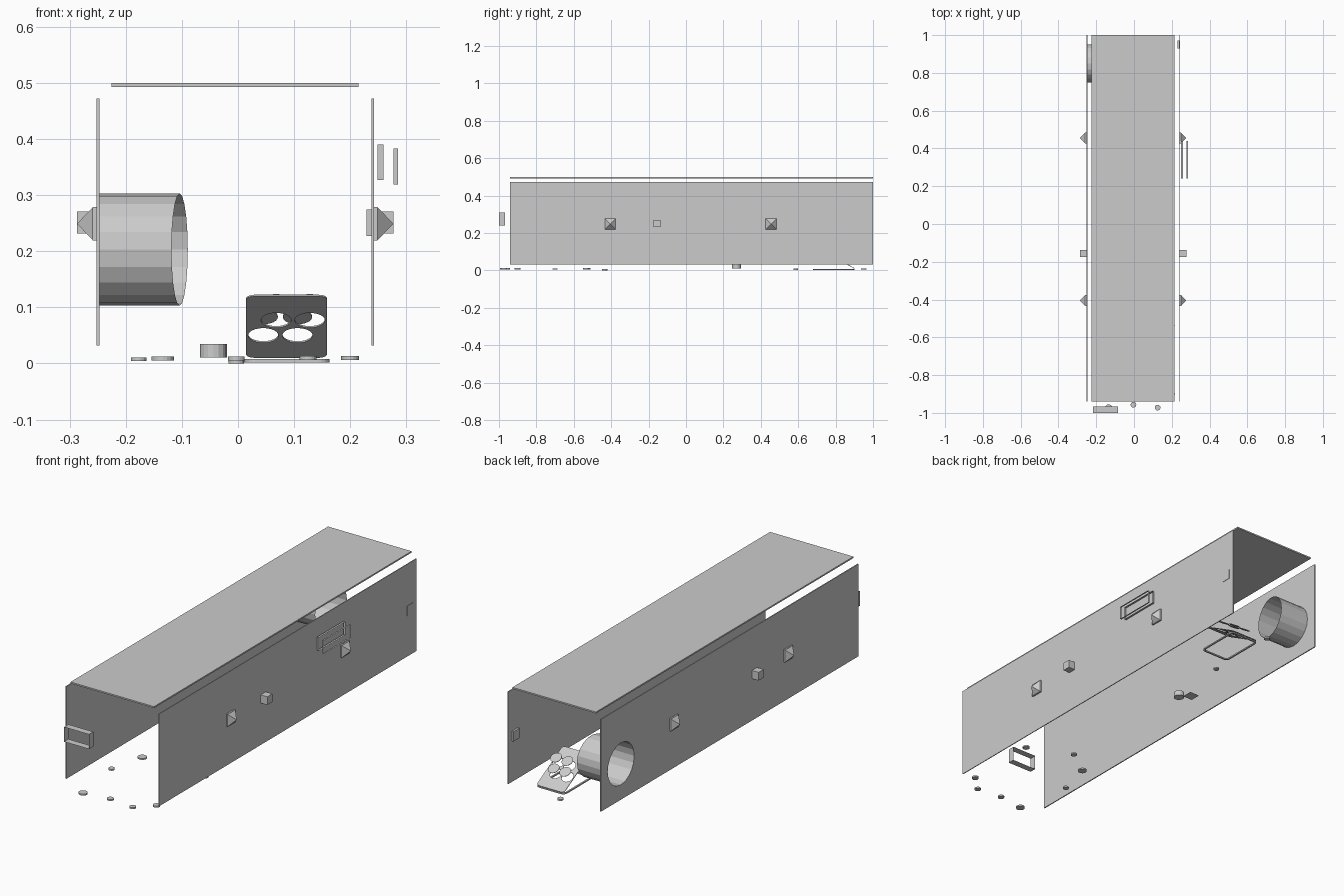
import bpy, bmesh, math
from mathutils import Matrix, Vector

if "Cube" in bpy.data.objects:
    bpy.data.objects.remove(bpy.data.objects["Cube"])

grey = bpy.data.materials.new("light_grey")
grey.diffuse_color = (0.6, 0.6, 0.6, 1)
grey.use_nodes = True
grey.node_tree.nodes["Principled BSDF"].inputs["Base Color"].default_value = grey.diffuse_color


def make(name, bm):
    bmesh.ops.recalc_face_normals(bm, faces=bm.faces[:])
    me = bpy.data.meshes.new(name)
    bm.to_mesh(me)
    bm.free()
    me.materials.append(grey)
    ob = bpy.data.objects.new(name, me)
    bpy.context.collection.objects.link(ob)
    return ob


def box(name, lo, hi):
    bm = bmesh.new()
    bmesh.ops.create_cube(bm, size=1)
    lo, hi = Vector(lo), Vector(hi)
    for v in bm.verts:
        v.co = Vector([(lo[i] + hi[i]) / 2 + v.co[i] * (hi[i] - lo[i]) for i in range(3)])
    return make(name, bm)


def cylinder(name, centre, r, h, sides=16, rot=Matrix(), caps=True):
    bm = bmesh.new()
    bmesh.ops.create_cone(bm, cap_ends=caps, segments=sides, radius1=r, radius2=r, depth=h,
                          matrix=Matrix.Translation(centre) @ rot)
    return make(name, bm)


def prism(name, points, z0, z1):
    bm = bmesh.new()
    f = bm.faces.new([bm.verts.new((x, y, z0)) for x, y in points])
    ext = bmesh.ops.extrude_face_region(bm, geom=[f])
    for v in ext["geom"]:
        if isinstance(v, bmesh.types.BMVert):
            v.co.z = z1
    return make(name, bm)


def rounded(x0, x1, y0, y1, r):
    pts = []
    for k, (cx, cy) in enumerate([(x1 - r, y1 - r), (x0 + r, y1 - r), (x0 + r, y0 + r), (x1 - r, y0 + r)]):
        for i in range(6):
            a = math.pi / 2 * (k + i / 5)
            pts.append((cx + r * math.cos(a), cy + r * math.sin(a)))
    return pts


def cut(ob, cutter):
    m = ob.modifiers.new("cut", "BOOLEAN")
    m.operation, m.object, m.solver = "DIFFERENCE", cutter, "EXACT"
    bpy.context.view_layer.objects.active = ob
    bpy.ops.object.modifier_apply(modifier=m.name)
    bpy.data.objects.remove(cutter)


def band(name, lo, hi, axis):
    """Open rectangular sleeve, without end faces along the axis."""
    ob = box(name, lo, hi)
    bm = bmesh.new()
    bm.from_mesh(ob.data)
    bmesh.ops.delete(bm, geom=[f for f in bm.faces if abs(f.normal[axis]) > 0.9], context="FACES_ONLY")
    bm.to_mesh(ob.data)
    bm.free()


# Large panels
box("top_panel", (-0.225, -0.94, 0.493), (0.215, 1, 0.5))
left = box("left_panel", (-0.252, -0.94, 0.032), (-0.247, 1, 0.472))
box("right_panel", (0.238, -0.94, 0.032), (0.242, 1, 0.472))

# Round duct through the left panel, with a slanted inner end
turn = Matrix.Rotation(math.pi / 2, 4, "Y")
cut(left, cylinder("duct_cutter", (-0.25, 0.85, 0.203), 0.1, 0.1, 20, turn))
duct = cylinder("duct", (-0.177, 0.85, 0.203), 0.1, 0.146, 20, turn, caps=False)
for v in duct.data.vertices:
    if v.co.x > -0.177:
        v.co.x = -0.104 + (v.co.y - 0.85) * 0.145

# Cubes and pyramids on both sides
for side, label, face in ((-1, "left", -0.251), (1, "right", 0.241)):
    tip = face + side * 0.036
    box(label + "_cube", (min(face, tip), -0.175, 0.232), (max(face, tip), -0.137, 0.271))
    for y in (-0.405, 0.455):
        base = face + side * 0.008
        box(label + "_pyramid_base", (min(face, base), y - 0.029, 0.219),
            (max(face, base), y + 0.029, 0.279))
        bm = bmesh.new()
        ring = [bm.verts.new((base, y + dy * 0.029, 0.249 + dz * 0.029))
                for dy, dz in ((-1, -1), (1, -1), (1, 1), (-1, 1))]
        apex = bm.verts.new((tip, y, 0.249))
        bm.faces.new(ring)
        for i in range(4):
            bm.faces.new((ring[i], ring[(i + 1) % 4], apex))
        make(label + "_pyramid", bm)

# Small socket and open sleeves
box("rear_socket", (0.229, 0.928, 0.227), (0.244, 0.972, 0.274))
band("inner_sleeve", (0.249, 0.24, 0.327), (0.259, 0.44, 0.39), 0)
band("outer_sleeve", (0.277, 0.24, 0.319), (0.285, 0.44, 0.383), 0)
band("front_sleeve", (-0.217, -1, 0.24), (-0.086, -0.967, 0.31), 1)

# Floor discs
for x, y, r, z in ((-0.134, -0.975, 0.02, 0.005), (-0.003, -0.957, 0.015, 0.005),
                   (0.125, -0.972, 0.015, 0.006), (0.2, -0.9, 0.016, 0.006),
                   (-0.177, -0.7, 0.014, 0.004), (-0.134, -0.53, 0.02, 0.005),
                   (0.2, -0.535, 0.016, 0.006), (-0.003, -0.435, 0.014, 0.0),
                   (-0.003, 0.587, 0.013, 0.003), (-0.003, 0.95, 0.014, 0.004)):
    cylinder("floor_disc", (x, y, z + 0.0035), r, 0.007)
cylinder("floor_knob", (-0.044, 0.27, 0.0225), 0.024, 0.024)

# Thin square sheet beside the knob
bm = bmesh.new()
bmesh.ops.create_grid(bm, x_segments=1, y_segments=1, size=0.026,
                      matrix=Matrix.Translation((-0.1, 0.29, 0.03)))
make("square_sheet", bm)

# Rounded floor frame
frame = prism("floor_frame", rounded(0.011, 0.163, 0.68, 0.9, 0.02), 0.002, 0.008)
cut(frame, prism("frame_cutter", rounded(0.019, 0.155, 0.688, 0.892, 0.014), -0.01, 0.02))

# Tilted lid with four holes and their lifted discs
tilt = Matrix.Translation((0, 0.9, 0.01)) @ Matrix.Rotation(math.radians(-28.8), 4, "X")
lid = prism("tilted_lid", rounded(0.014, 0.159, -0.228, 0, 0.015), 0, 0.003)
for x, y in ((0.045, -0.083), (0.106, -0.083), (0.068, -0.139), (0.128, -0.139)):
    cut(lid, cylinder("hole_cutter", (x, y, 0), 0.027, 0.04, 24))
    disc = cylinder("lid_disc", (x, y, 0.038), 0.026, 0.002, 24)
    disc.data.transform(tilt)
lid.data.transform(tilt)
